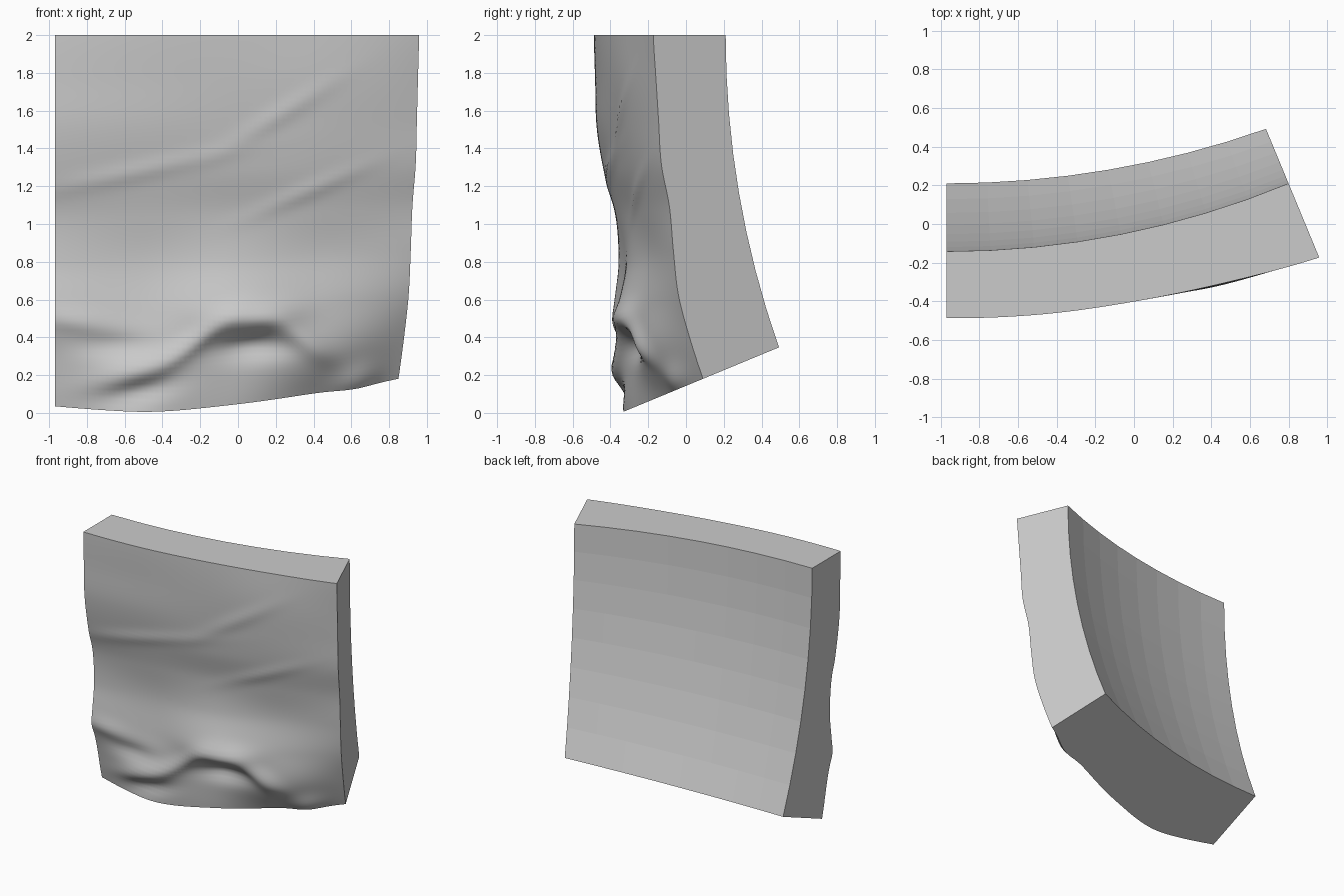
import bpy, bmesh, math
from mathutils import Vector

if "Cube" in bpy.data.objects:
    bpy.data.objects.remove(bpy.data.objects["Cube"])

CENTRE = Vector((-0.97, 4.483, 2.0))   # centre of the sphere the slab is cut from
SPAN = math.radians(22.5)              # angle covered in each direction
INNER, OUTER = 4.625, 5.0
N_FRONT, N_BACK = 72, 8

# Terrain height in hundredths: rows run top to bottom, columns left to right
HEIGHTS = [
    (-3, -2.5, -2, 0, 4),
    (-3, -3, -2, 1, 3),
    (-2, -2.5, -2, 1, 3),
    (-3, -3.5, -2, 1, 4),
    (-5, -4.5, -3, 0, 3),
    (-1, -2, 2, 2, 5.5),
    (8, 7, 14, 11, 8.5),
    (10, 18, 15, 18, 9),
    (13.5, 23.5, 20, 14, 9),
]
# Ridges and hollows: across, down, width, height, tilt, strength
RIDGES = [
    (0.56, 0.765, 0.11, 0.035, 0.0, 4.5),
    (0.55, 0.850, 0.10, 0.035, 0.0, -5.0),
    (0.69, 0.835, 0.08, 0.040, 0.6, 3.5),
    (0.40, 0.815, 0.09, 0.030, -0.6, 2.5),
    (0.25, 0.885, 0.14, 0.030, -0.3, 2.5),
    (0.24, 0.950, 0.10, 0.030, -0.2, -3.5),
    (0.06, 0.770, 0.10, 0.030, 0.1, 2.0),
    (0.18, 0.835, 0.10, 0.030, 0.0, -2.5),
    (0.86, 0.980, 0.07, 0.050, 0.0, 3.5),
    (0.62, 0.220, 0.14, 0.030, -0.6, 1.0),
    (0.25, 0.370, 0.25, 0.025, -0.2, 1.0),
    (0.70, 0.440, 0.15, 0.025, -0.4, 1.0),
]


def spline(vals, f):
    """Smooth curve through evenly spaced values, f from 0 to 1."""
    x = f * (len(vals) - 1)
    i = min(int(x), len(vals) - 2)
    k = x - i
    b, c = vals[i], vals[i + 1]
    a = vals[i - 1] if i > 0 else 2 * b - c
    d = vals[i + 2] if i + 2 < len(vals) else 2 * c - b
    return b + 0.5 * k * (c - a + k * (2*a - 5*b + 4*c - d + k * (3*(b - c) + d - a)))


def terrain(s, t):
    h = spline([spline(row, s) for row in HEIGHTS], t)
    for cs, ct, ws, wt, tilt, amp in RIDGES:
        ds = s - cs
        dt = t - ct - tilt * ds
        h += amp * math.exp(-(ds / ws) ** 2 - (dt / wt) ** 2)
    return OUTER + h * 0.01


def point(s, t, radius):
    d = Vector((math.tan(s * SPAN), -1, -math.tan(t * SPAN)))
    return CENTRE + d.normalized() * radius


def grid(bm, n, radius, smooth, flip):
    v = [[bm.verts.new(point(i / n, j / n, radius(i / n, j / n)))
          for i in range(n + 1)] for j in range(n + 1)]
    for j in range(n):
        for i in range(n):
            q = [v[j][i], v[j + 1][i], v[j + 1][i + 1], v[j][i + 1]]
            bm.faces.new(q[::-1] if flip else q).smooth = smooth
    return v


bm = bmesh.new()
# Weathered front and faceted hollow back
front = grid(bm, N_FRONT, terrain, True, False)
back = grid(bm, N_BACK, lambda s, t: INNER, False, True)


# Flat cut faces on the four sides
def sides(v):
    return [v[0], v[-1][::-1], [r[0] for r in v][::-1], [r[-1] for r in v]]


for f, b in zip(sides(front), sides(back)):
    face = bm.faces.new(f + b[::-1])
    face.smooth = False
    for e in face.edges:
        e.smooth = False

mesh = bpy.data.meshes.new("curved_rock_slab")
bm.to_mesh(mesh)
bm.free()
slab = bpy.data.objects.new("curved_rock_slab", mesh)
bpy.context.collection.objects.link(slab)

stone = bpy.data.materials.new("stone_grey")
stone.diffuse_color = (0.6, 0.6, 0.6, 1)
stone.use_nodes = True
stone.node_tree.nodes["Principled BSDF"].inputs["Base Color"].default_value = stone.diffuse_color
mesh.materials.append(stone)
